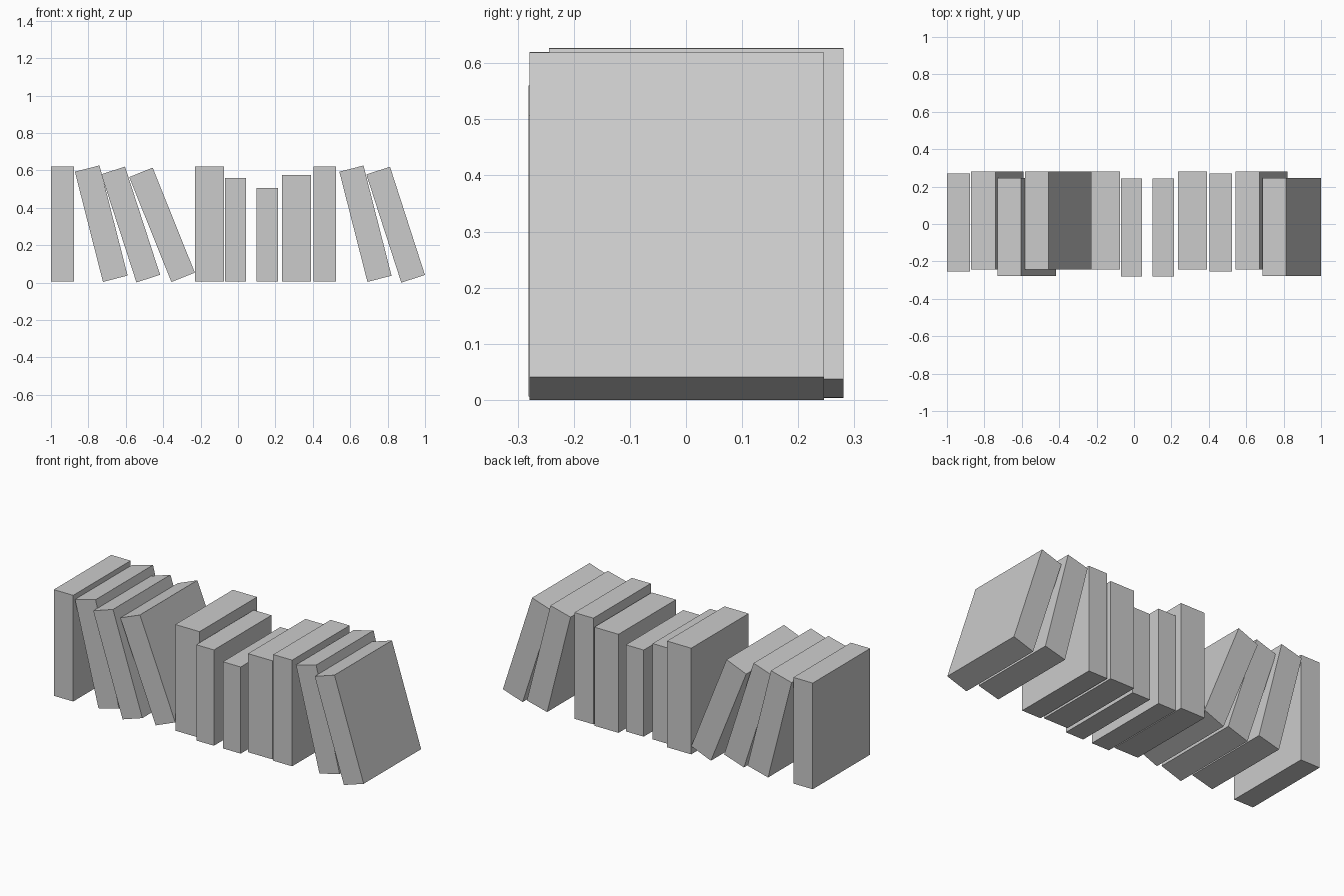
import bpy
import bmesh
from math import radians, sin, cos
from mathutils import Vector

if "Cube" in bpy.data.objects:
    bpy.data.objects.remove(bpy.data.objects["Cube"])

DEPTH = 0.525


def book(name, x, z, width, height, lean, front):
    """Box pivoted on its lower-left edge, leaning left by 'lean' degrees."""
    a = radians(lean)
    right = Vector((cos(a), 0, sin(a)))
    up = Vector((-sin(a), 0, cos(a)))
    back = Vector((0, 1, 0))
    origin = Vector((x, front, z))
    bm = bmesh.new()
    bmesh.ops.create_cube(bm, size=1)
    for v in bm.verts:
        c = v.co + Vector((0.5, 0.5, 0.5))
        v.co = origin + right * c.x * width + back * c.y * DEPTH + up * c.z * height
    mesh = bpy.data.meshes.new(name)
    bm.to_mesh(mesh)
    bm.free()
    bpy.context.collection.objects.link(bpy.data.objects.new(name, mesh))


# Upright books: left x, right x, top z, front y
uprights = [
    (-1.0, -0.876, 0.62, -0.255),
    (-0.23, -0.075, 0.62, -0.244),
    (-0.07, 0.043, 0.56, -0.281),
    (0.10, 0.214, 0.507, -0.281),
    (0.235, 0.39, 0.576, -0.244),
    (0.404, 0.525, 0.62, -0.255),
]
for i, (x0, x1, top, front) in enumerate(uprights, 1):
    book(f"upright_book_{i}", x0, 0.006, x1 - x0, top - 0.006, 0, front)

# Leaning books: lower-left x, z, width, height, lean, front y
leaning = [
    (-0.722, 0.004, 0.136, 0.608, 14.3, -0.244),
    (-0.543, 0.001, 0.133, 0.608, 18.0, -0.279),
    (-0.356, 0.003, 0.135, 0.605, 21.9, -0.244),
    (0.692, 0.004, 0.133, 0.608, 14.3, -0.244),
    (0.873, 0.0, 0.133, 0.608, 17.9, -0.279),
]
for i, (x, z, w, h, lean, front) in enumerate(leaning, 1):
    book(f"leaning_book_{i}", x, z, w, h, lean, front)
